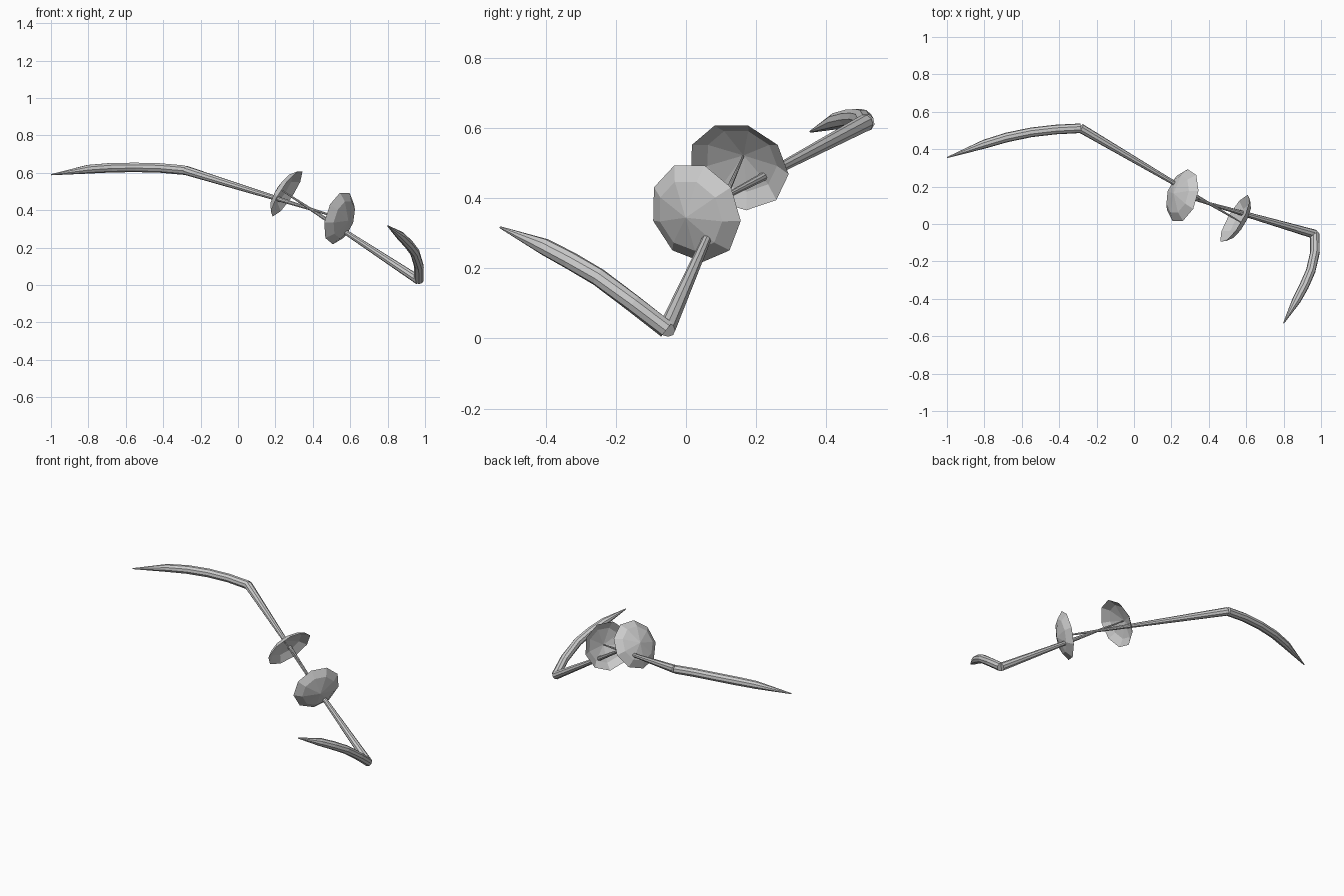
import bpy, bmesh, math
from mathutils import Vector

if "Cube" in bpy.data.objects:
    bpy.data.objects.remove(bpy.data.objects["Cube"])

SIDES = 9


def ring(bm, centre, normal, radius, sides):
    # polygon ring of vertices around an axis
    n = Vector(normal).normalized()
    u = Vector((0, 0, 1)) - n * n.z
    u.normalize()
    v = n.cross(u)
    return [bm.verts.new(Vector(centre) + radius * (math.cos(a) * u + math.sin(a) * v))
            for a in (2 * math.pi * (i + 0.5) / sides for i in range(sides))]


def bridge(bm, a, b):
    for i in range(len(a)):
        j = (i + 1) % len(a)
        bm.faces.new((a[i], a[j], b[j], b[i]))


def finish(bm, name):
    bmesh.ops.recalc_face_normals(bm, faces=bm.faces)
    me = bpy.data.meshes.new(name)
    bm.to_mesh(me)
    bm.free()
    ob = bpy.data.objects.new(name, me)
    bpy.context.collection.objects.link(ob)
    return ob


def tube(name, points, radii, sides=SIDES):
    bm = bmesh.new()
    pts = [Vector(p) for p in points]
    rings = []
    for i, p in enumerate(pts):
        d = pts[min(i + 1, len(pts) - 1)] - pts[max(i - 1, 0)]
        rings.append(ring(bm, p, d, radii[i], sides))
    for a, b in zip(rings, rings[1:]):
        bridge(bm, a, b)
    bm.faces.new(rings[0])
    bm.faces.new(rings[-1])
    return finish(bm, name)


def cup(name, centre, axis):
    # shallow open bowl, apex pointing along axis
    bm = bmesh.new()
    c, n = Vector(centre), Vector(axis).normalized()
    rim = ring(bm, c, n, 0.147, SIDES)
    mid = ring(bm, c + n * 0.033, n, 0.105, SIDES)
    apex = bm.verts.new(c + n * 0.06)
    bridge(bm, rim, mid)
    for i in range(SIDES):
        bm.faces.new((mid[i], mid[(i + 1) % SIDES], apex))
    return finish(bm, name)


def assembly(tag, hook, cup_centre):
    bend, c = Vector(hook[0]), Vector(cup_centre)
    axis = (c - bend).normalized()
    # tapering pole from the bend to the inside of the cup
    tube(tag + "_pole", [bend, c + axis * 0.055], [0.025, 0.003])
    # curved end section with a pointed tip
    tube(tag + "_hook", hook, [0.026] * (len(hook) - 2) + [0.024, 0.003])
    cup(tag + "_cup", c, axis)


# long upper piece
assembly("upper",
         [(-0.285, 0.512, 0.615), (-0.42, 0.505, 0.627), (-0.55, 0.49, 0.63),
          (-0.68, 0.463, 0.628), (-0.80, 0.427, 0.62), (-1.0, 0.355, 0.59)],
         (0.54, 0.028, 0.36))

# lower piece, crossing the first
assembly("lower",
         [(0.967, -0.055, 0.026), (0.968, -0.15, 0.10), (0.945, -0.25, 0.175),
          (0.91, -0.33, 0.222), (0.87, -0.405, 0.262), (0.80, -0.53, 0.317)],
         (0.26, 0.15, 0.49))
